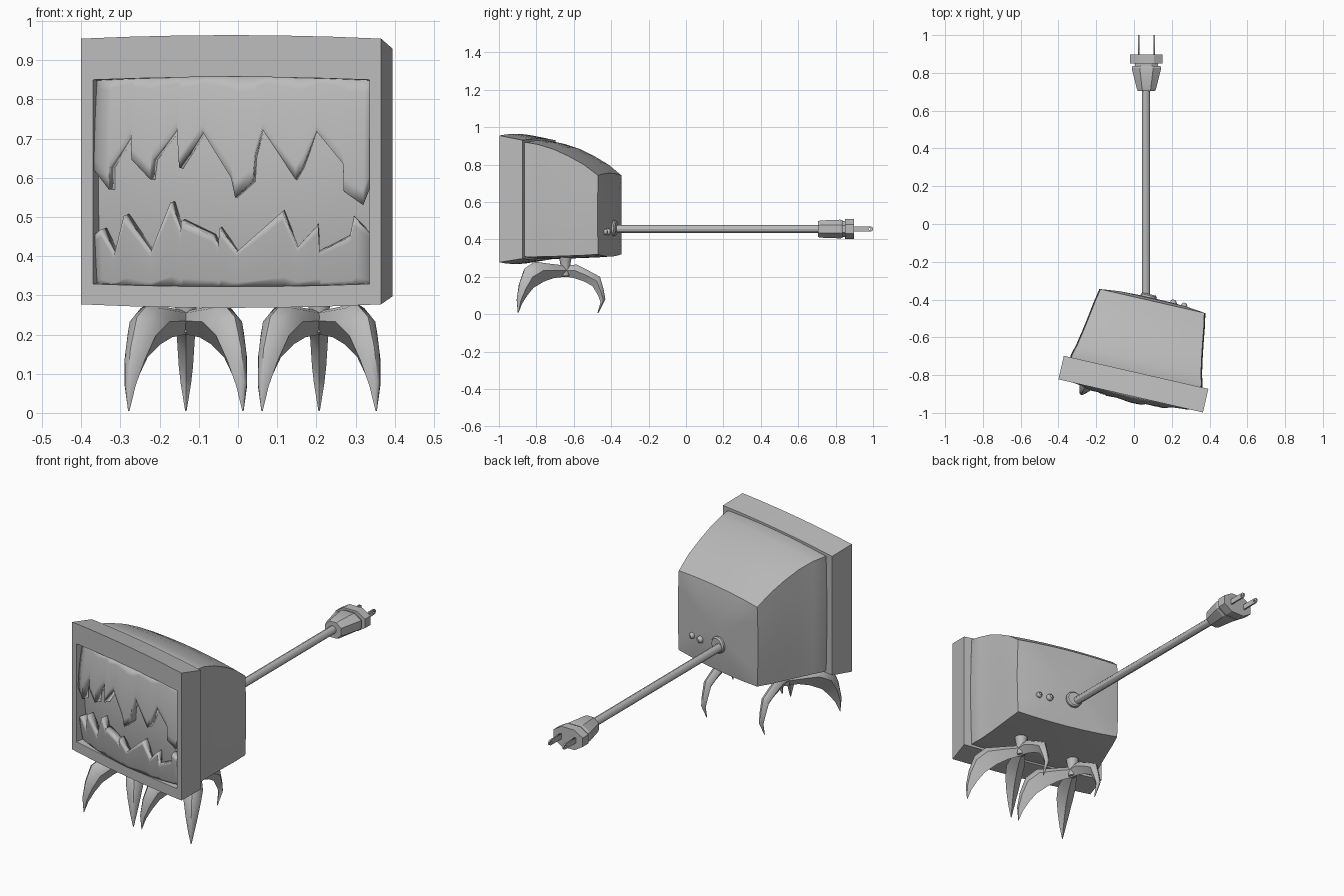
import bpy, bmesh, math
from mathutils import Vector

if "Cube" in bpy.data.objects:
    bpy.data.objects.remove(bpy.data.objects["Cube"])

GREY = bpy.data.materials.new("plain_grey")
GREY.diffuse_color = (0.5, 0.5, 0.5, 1)
GREY.use_nodes = True
GREY.node_tree.nodes["Principled BSDF"].inputs["Base Color"].default_value = GREY.diffuse_color
TV_AT, TV_TURN = (-0.0175, -0.91, 0), math.radians(-12.9)


def finish(name, bm, on_tv=False, fix=True, angle=30):
    if fix:
        bmesh.ops.recalc_face_normals(bm, faces=bm.faces)
    me = bpy.data.meshes.new(name)
    bm.to_mesh(me)
    bm.free()
    me.materials.append(GREY)
    ob = bpy.data.objects.new(name, me)
    bpy.context.collection.objects.link(ob)
    if on_tv:
        ob.location, ob.rotation_euler = TV_AT, (0, 0, TV_TURN)
    bpy.ops.object.select_all(action='DESELECT')
    ob.select_set(True)
    bpy.context.view_layer.objects.active = ob
    bpy.ops.object.shade_smooth_by_angle(angle=math.radians(angle))
    return ob


def loft(name, rings, caps=True, closed=False, **kw):
    """Skin a list of equal-length point rings."""
    bm = bmesh.new()
    vr = [[bm.verts.new(p) for p in r] for r in rings]
    pairs = list(zip(vr, vr[1:])) + ([(vr[-1], vr[0])] if closed else [])
    for a, b in pairs:
        n = len(a)
        for i in range(n):
            j = (i + 1) % n
            bm.faces.new((a[i], a[j], b[j], b[i]))
    if caps and not closed:
        bm.faces.new(vr[0])
        bm.faces.new(vr[-1])
    return finish(name, bm, **kw)


def bowed_rect(y, hx, z0, z1, bow_z, bow_x=0.0, n=6, bow_y=0.0):
    """Rectangle in the xz plane whose sides bulge outward."""
    out = []
    zc, hz = (z0 + z1) / 2, (z1 - z0) / 2
    corners = [(-1, -1), (1, -1), (1, 1), (-1, 1)]
    for k in range(4):
        (u0, v0), (u1, v1) = corners[k], corners[(k + 1) % 4]
        for i in range(n):
            t = i / n
            u, v = u0 + (u1 - u0) * t, v0 + (v1 - v0) * t
            b = 1 - (2 * t - 1) ** 2
            dx = bow_x * b * u if k % 2 else 0
            dz = 0 if k % 2 else bow_z * b * v
            out.append((hx * u + dx, y + bow_y * b, zc + hz * v + dz))
    return out


# Front bezel: a closed frame with a deep opening
loft("bezel", [bowed_rect(0, 0.362, 0.329, 0.85, 0.007),
               bowed_rect(0, 0.3925, 0.277, 0.955, 0.009),
               bowed_rect(0.128, 0.3925, 0.297, 0.93, 0.009),
               bowed_rect(0.128, 0.335, 0.32, 0.90, 0.007),
               bowed_rect(0.11, 0.355, 0.335, 0.845, 0.007)], closed=True, on_tv=True)

# Rear housing with sloping top and gently domed back
shell = [(0.105, 0.345, 0.313, 0.912), (0.14, 0.352, 0.306, 0.918),
         (0.20, 0.336, 0.307, 0.907), (0.28, 0.321, 0.309, 0.882),
         (0.36, 0.308, 0.312, 0.845), (0.44, 0.296, 0.315, 0.800), (0.515, 0.282, 0.32, 0.742)]
rings = [bowed_rect(y, hx, a, b, 0.012, 0.006) for y, hx, a, b in shell]
rings += [bowed_rect(0.527, 0.18, 0.40, 0.67, 0.008), bowed_rect(0.531, 0.07, 0.49, 0.58, 0.004)]
loft("rear_housing", rings, on_tv=True)


# Curved screen, split by a jagged mouth
def dome(x, z):
    return -0.035 + 0.045 * (x / 0.362) ** 2 + 0.03 * ((z - 0.59) / 0.265) ** 2


def sheet(name, low, high, back=0.0, thick=0.0, rows=8):
    bm = bmesh.new()
    cols = []
    for (x, a), (_, b) in zip(low, high):
        zs = [a + (b - a) * i / rows for i in range(rows + 1)]
        cols.append([bm.verts.new((x, dome(x, z) + back, z)) for z in zs])
    for c, d in zip(cols, cols[1:]):
        for i in range(rows):
            bm.faces.new((c[i], d[i], d[i + 1], c[i + 1]))
    ob = finish(name, bm, on_tv=True, fix=False)
    if thick:
        m = ob.modifiers.new("thickness", 'SOLIDIFY')
        m.thickness, m.offset = thick, -1
    return ob


def local(pts):
    return [((x + 0.0175) / 0.975, z) for x, z in pts]


upper = local([(-.37, .62), (-.33, .57), (-.328, .627), (-.272, .713), (-.27, .647), (-.22, .596),
               (-.213, .647), (-.152, .728), (-.144, .626), (-.085, .718), (-.01, .60), (0, .55),
               (.045, .59), (.05, .655), (.068, .723), (.152, .596), (.17, .626), (.203, .718),
               (.269, .636), (.271, .565), (.318, .53), (.336, .577)])
lower = local([(-.37, .455), (-.353, .468), (-.32, .40), (-.29, .504), (-.223, .407), (-.167, .537),
               (-.142, .456), (-.139, .49), (-.06, .452), (-.045, .42), (-.042, .47), (0, .41),
               (.119, .514), (.154, .422), (.207, .48), (.209, .41), (.284, .45), (.295, .50),
               (.336, .455)])
sheet("upper_teeth_screen", upper, [(x, 0.858) for x, _ in upper], thick=0.035)
sheet("lower_teeth_screen", [(x, 0.322) for x, _ in lower], lower, thick=0.035)
span = [-0.362 + 0.724 * i / 12 for i in range(13)]
sheet("mouth_back", [(x, 0.322) for x in span], [(x, 0.858) for x in span], back=0.04)


# Turned parts along the y axis: profile of (y, radius)
def turned(name, x, z, prof, n=16, on_tv=False):
    ring = [(math.cos(2 * math.pi * i / n), math.sin(2 * math.pi * i / n)) for i in range(n)]
    loft(name, [[(x + r * c, y, z + r * s) for c, s in ring] for y, r in prof], on_tv=on_tv)


turned("cable_grommet", -0.025, 0.46, [(0.51, 0.043), (0.54, 0.043), (0.547, 0.036), (0.547, 0.022)],
       on_tv=True)
for i, (x, r) in enumerate([(0.11, 0.019), (0.17, 0.016)]):
    turned(f"back_knob_{i}", x, 0.44, [(0.51, r), (0.53, r), (0.53 + r * 0.5, r * 0.85),
                                       (0.53 + r * 0.9, r * 0.4)], on_tv=True)
turned("cable", 0.064, 0.455, [(-0.39, 0.021), (0.72, 0.021)], n=12)


# Plug: chamfered block sections
def block(y, hx, hz, c=0.45):
    k = [(1, -c), (1, c), (c, 1), (-c, 1), (-1, c), (-1, -c), (-c, -1), (c, -1)]
    return [(0.066 + u * hx, y, 0.455 + v * hz) for u, v in k]


loft("plug", [block(0.705, 0.046, 0.042), block(0.72, 0.052, 0.046), block(0.825, 0.078, 0.05),
              block(0.837, 0.074, 0.047), block(0.837, 0.062, 0.042), block(0.85, 0.062, 0.042),
              block(0.85, 0.086, 0.053), block(0.898, 0.086, 0.053)], angle=20)

# Prongs with a hole near the rounded tip
for i, x in enumerate((0.024, 0.108)):
    cu = bpy.data.curves.new(f"prong_{i}", 'CURVE')
    cu.dimensions, cu.fill_mode, cu.extrude = '2D', 'BOTH', 0.004
    tip = [(0.986 + 0.014 * math.cos(a), 0.014 * math.sin(a))
           for a in [math.radians(-90 + 22.5 * k) for k in range(9)]]
    hole = [(0.982 + 0.006 * math.cos(k * math.pi / 5), 0.006 * math.sin(k * math.pi / 5))
            for k in range(10)]
    for pts in ([(0.89, -0.014)] + tip + [(0.89, 0.014)], hole):
        sp = cu.splines.new('POLY')
        sp.points.add(len(pts) - 1)
        for p, (a, b) in zip(sp.points, pts):
            p.co = (a, b, 0, 1)
        sp.use_cyclic_u = True
    cu.materials.append(GREY)
    ob = bpy.data.objects.new(f"prong_{i}", cu)
    bpy.context.collection.objects.link(ob)
    ob.location, ob.rotation_euler = (x, 0, 0.455), (math.pi / 2, 0, math.pi / 2)

# Claws: (outer reach, outer z, inner reach, inner z, half width)
FRONT = [(0.0, 0.26, 0.0, 0.20, 0.022), (0.08, 0.268, 0.07, 0.193, 0.034),
         (0.19, 0.28, 0.13, 0.175, 0.046), (0.25, 0.245, 0.195, 0.142, 0.042),
         (0.283, 0.165, 0.235, 0.10, 0.030), (0.299, 0.08, 0.268, 0.055, 0.016),
         (0.293, 0.005, 0.29, 0.005, 0.002)]
BACK = [(0.0, 0.26, 0.0, 0.20, 0.022), (0.06, 0.265, 0.04, 0.195, 0.024),
        (0.12, 0.235, 0.10, 0.175, 0.024), (0.185, 0.20, 0.145, 0.15, 0.022),
        (0.205, 0.13, 0.175, 0.10, 0.018), (0.214, 0.08, 0.188, 0.065, 0.013),
        (0.176, 0.005, 0.172, 0.007, 0.002)]


def claw(name, hub, direction, prof):
    d = Vector(direction).normalized()
    side = Vector((-d.y, d.x, 0))
    rings = []
    for ro, zo, ri, zi, w in prof:
        o, i = hub + d * ro + Vector((0, 0, zo)), hub + d * ri + Vector((0, 0, zi))
        m = o.lerp(i, 0.45)
        q = o.lerp(i, 0.12)
        rings.append([o, q + side * w * 0.6, m + side * w, i, m - side * w, q - side * w * 0.6])
    loft(name, rings, angle=40)


for tag, x in (("left", -0.133), ("right", 0.207)):
    hub = Vector((x, -0.645, 0))
    claw(f"{tag}_foot_outer_claw", hub, (-0.147, -0.255, 0), FRONT)
    claw(f"{tag}_foot_inner_claw", hub, (0.147, -0.255, 0), FRONT)
    claw(f"{tag}_foot_back_claw", hub, (0, 1, 0), BACK)
    # Ankle post joining the foot to the housing
    circle = [(math.cos(k * math.pi / 6), math.sin(k * math.pi / 6)) for k in range(12)]
    loft(f"{tag}_ankle", [[(x + r * c, -0.645 + r * s, z) for c, s in circle]
                          for z, r in ((0.205, 0.02), (0.255, 0.025), (0.285, 0.03), (0.32, 0.037))])
